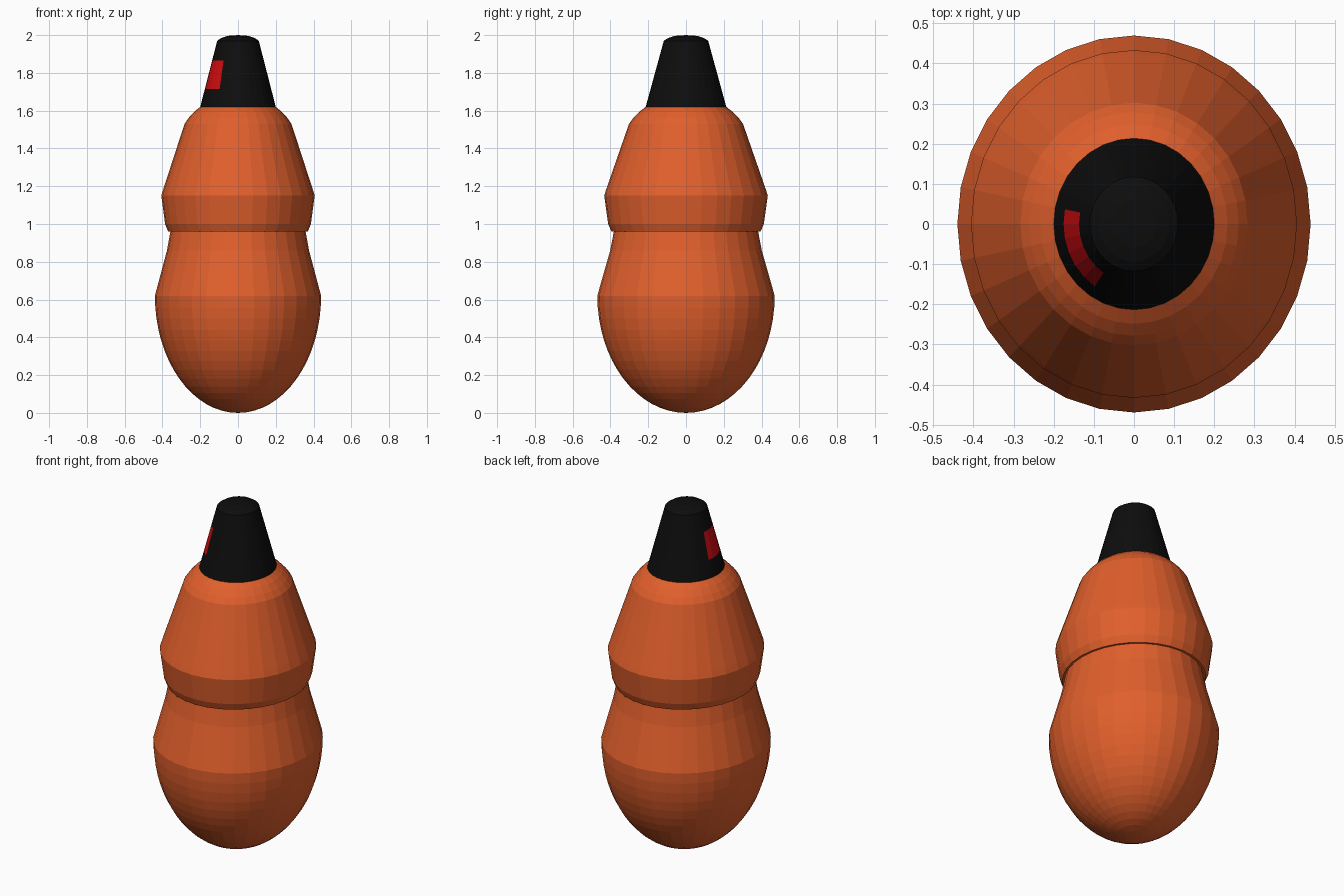
import bpy, bmesh
from math import sin, cos, pi, radians

if "Cube" in bpy.data.objects:
    bpy.data.objects.remove(bpy.data.objects["Cube"])

SIDES = 32
Y_SCALE = 1.067  # cross-sections are slightly deeper than wide


def material(name, rgb):
    m = bpy.data.materials.new(name)
    m.diffuse_color = (*rgb, 1)
    m.use_nodes = True
    m.node_tree.nodes["Principled BSDF"].inputs["Base Color"].default_value = m.diffuse_color
    return m


ORANGE = material("orange", (0.75, 0.115, 0.025))
BLACK = material("black", (0.004, 0.004, 0.004))
RED = material("red", (0.62, 0.004, 0.006))


def lathe(name, profile, mats, pick=None):
    """Spin (radius, z) points, bottom to top, into an elliptical solid."""
    bm = bmesh.new()
    rings = []
    for r, z in profile:
        if r == 0:
            rings.append([bm.verts.new((0, 0, z))] * SIDES)
        else:
            rings.append([bm.verts.new((r * cos(2 * pi * i / SIDES),
                                        r * Y_SCALE * sin(2 * pi * i / SIDES), z))
                          for i in range(SIDES)])
    for row, (a, b) in enumerate(zip(rings, rings[1:])):
        for i in range(SIDES):
            j = (i + 1) % SIDES
            corners = list(dict.fromkeys((a[i], a[j], b[j], b[i])))
            face = bm.faces.new(corners)
            if pick and pick(row, i):
                face.material_index = 1
    # flat caps on open ends
    if profile[0][0] > 0:
        bm.faces.new(rings[0][::-1])
    if profile[-1][0] > 0:
        bm.faces.new(rings[-1])
    bmesh.ops.recalc_face_normals(bm, faces=bm.faces)
    mesh = bpy.data.meshes.new(name)
    bm.to_mesh(mesh)
    bm.free()
    for m in mats:
        mesh.materials.append(m)
    obj = bpy.data.objects.new(name, mesh)
    bpy.context.collection.objects.link(obj)
    return obj


# Lower body: half-ellipsoid base, narrowing to a waist
N = 16
base = [(0.44 * sin(k * pi / 2 / N), 0.62 - 0.62 * cos(k * pi / 2 / N)) for k in range(N)]
base[0] = (0, 0)
lower = base + [(0.44, 0.62), (0.376, 0.86), (0.358, 0.96)]
lathe("lower_body", lower, [ORANGE])

# Upper body: collar, tapering side and rounded shoulder
upper = [(0.37, 0.96), (0.386, 1.0), (0.406, 1.15), (0.397, 1.18), (0.283, 1.53),
         (0.261, 1.562), (0.233, 1.593), (0.20, 1.62)]
lathe("upper_body", upper, [ORANGE])

# Nozzle: black cone with a domed tip and a red window of six facets
nozzle = [(0.20, 1.62), (0.1755, 1.715), (0.137, 1.865), (0.11, 1.97),
          (0.088, 1.985), (0.055, 1.996), (0, 2.0)]
first = round(168.75 / (360 / SIDES))
lathe("nozzle", nozzle, [BLACK, RED],
      lambda row, i: row == 1 and first <= i < first + 6)
